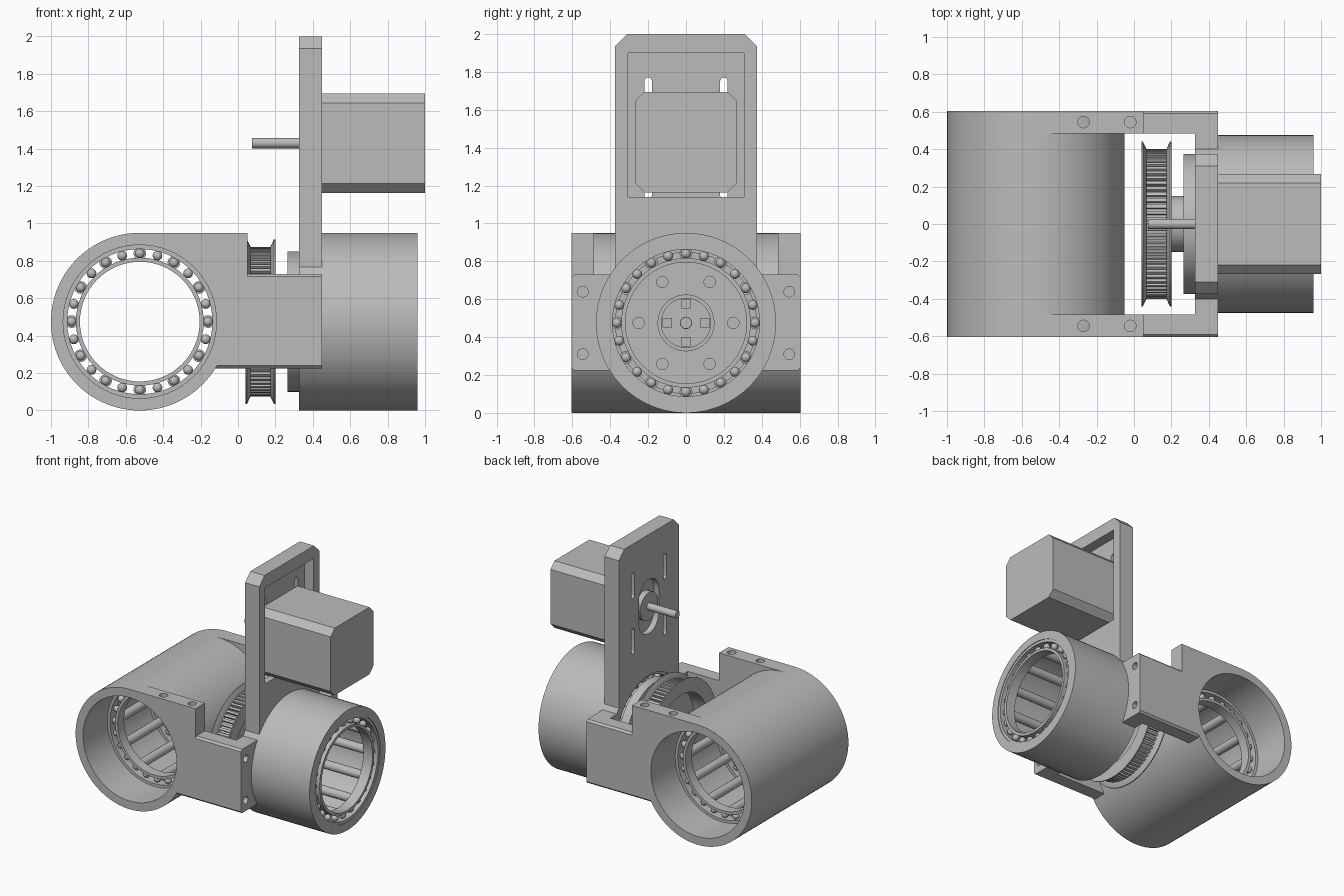
import bpy, bmesh, math
from mathutils import Vector, Matrix

if "Cube" in bpy.data.objects:
    bpy.data.objects.remove(bpy.data.objects["Cube"])

grey = bpy.data.materials.new("plain grey")
grey.use_nodes = True
GREY = (0.5, 0.5, 0.5, 1)
grey.diffuse_color = GREY
grey.node_tree.nodes["Principled BSDF"].inputs["Base Color"].default_value = GREY

R, BORE, MID = 0.475, 0.41, 0.475      # housing radius, bore radius, axis height
AX, MZ = -0.525, 1.43                  # cross housing x, motor axis z


def finish(name, bm):
    bmesh.ops.recalc_face_normals(bm, faces=bm.faces)
    mesh = bpy.data.meshes.new(name)
    bm.to_mesh(mesh)
    bm.free()
    mesh.materials.append(grey)
    ob = bpy.data.objects.new(name, mesh)
    bpy.context.collection.objects.link(ob)
    return ob


def smooth(ob):
    bpy.ops.object.select_all(action='DESELECT')
    ob.select_set(True)
    bpy.context.view_layer.objects.active = ob
    bpy.ops.object.shade_smooth_by_angle(angle=math.radians(30))
    return ob


def box(name, x0, x1, y0, y1, z0, z1):
    return prism(name, [(y0, z0), (y1, z0), (y1, z1), (y0, z1)], x0, x1)


def prism(name, pts, x0, x1):
    """Extrude a y-z outline along x."""
    bm = bmesh.new()
    face = bm.faces.new([bm.verts.new((x0, y, z)) for y, z in pts])
    new = bmesh.ops.extrude_face_region(bm, geom=[face])["geom"]
    bmesh.ops.translate(bm, vec=(x1 - x0, 0, 0),
                        verts=[v for v in new if isinstance(v, bmesh.types.BMVert)])
    return finish(name, bm)


def arc(r, n, y=0, z=0, start=0, sweep=math.tau):
    return [(y + r * math.cos(start + sweep * i / n), z + r * math.sin(start + sweep * i / n))
            for i in range(n)]


def cyl(name, a, b, r, n=64):
    """Cylinder between two points."""
    a, b = Vector(a), Vector(b)
    rot = (b - a).to_track_quat('Z', 'Y').to_matrix().to_4x4()
    bm = bmesh.new()
    bmesh.ops.create_cone(bm, cap_ends=True, segments=n, radius1=r, radius2=r,
                          depth=(b - a).length, matrix=Matrix.Translation((a + b) / 2) @ rot)
    return finish(name, bm)


def lathe(name, outline, n=64):
    """Spin a closed (x, radius) outline about the x axis."""
    bm = bmesh.new()
    rings = [[bm.verts.new((x, r * math.cos(math.tau * i / n), r * math.sin(math.tau * i / n)))
              for x, r in outline] for i in range(n)]
    m = len(outline)
    for i in range(n):
        p, q = rings[i], rings[(i + 1) % n]
        for j in range(m):
            k = (j + 1) % m
            bm.faces.new((p[j], p[k], q[k], q[j]))
    return finish(name, bm)


def ring(name, x0, x1, r0, r1):
    return lathe(name, [(x0, r0), (x1, r0), (x1, r1), (x0, r1)])


def boolean(ob, tool, op='DIFFERENCE'):
    mod = ob.modifiers.new(op, 'BOOLEAN')
    mod.operation, mod.object, mod.solver = op, tool, 'EXACT'
    bpy.context.view_layer.objects.active = ob
    bpy.ops.object.modifier_apply(modifier=mod.name)
    bpy.data.objects.remove(tool)


def chamfered(y, z0, z1, c, low=True):
    bottom = [(-y + c, z0), (y - c, z0), (y, z0 + c)] if low else [(-y, z0), (y, z0)]
    pts = bottom + [(y, z1 - c), (y - c, z1), (-y + c, z1), (-y, z1 - c)]
    return pts + ([(-y, z0 + c)] if low else [])


def slot(y, z, r, half):
    """Vertical racetrack outline."""
    return (arc(r, 12, y, z + half, 0, math.pi) + [(y - r, z + half)]
            + arc(r, 12, y, z - half, math.pi, math.pi) + [(y + r, z - half)])


# Yoke: rounded U body with raised shoulders, joined to the cross housing
yoke = prism("yoke_and_housings", chamfered(0.605, 0.225, 0.73, 0.015), -0.4, 0.45)
boolean(yoke, box("cut", -0.7, 0.325, -0.485, 0.485, 0, 1))
for s in (-1, 1):
    y0, y1 = sorted((0.485 * s, 0.605 * s))
    boolean(yoke, box("shoulder", AX, 0.05, y0, y1, 0.5, 0.95), 'UNION')
boolean(yoke, cyl("cross", (AX, -0.605, MID), (AX, 0.605, MID), R, 96), 'UNION')
boolean(yoke, cyl("cut", (AX, -1, MID), (AX, 1, MID), BORE))

# Second housing and the upright motor plate
boolean(yoke, cyl("barrel", (0.325, 0, MID), (0.96, 0, MID), R, 96), 'UNION')
boolean(yoke, prism("plate", chamfered(0.375, 0.6, 2.0, 0.065, False), 0.325, 0.45), 'UNION')
boolean(yoke, cyl("cut", (0.3, 0, MID), (1, 0, MID), BORE))
boolean(yoke, box("cut", 0.37, 0.5, -0.305, 0.305, 1.14, 1.9))
boolean(yoke, prism("cut", slot(0, MZ, 0.125, 0.09), 0.3, 0.4))
for y in (-0.2, 0.2):
    for z in (MZ - 0.2, MZ + 0.24):
        boolean(yoke, prism("cut", slot(y, z, 0.02, 0.08), 0.3, 0.4))

# Screw holes in the shoulders and the flange
for y in (-0.545, 0.545):
    for x in (-0.27, -0.02):
        boolean(yoke, cyl("cut", (x, y, 0.75), (x, y, 1), 0.031, 24))
    for z in (0.31, 0.64):
        boolean(yoke, cyl("cut", (0.2, y, z), (0.5, y, z), 0.028, 24))
smooth(yoke)


# Bearing pairs with spacer rods, built along x then placed on each axis
def bearing_set(name, x0, x1, place):
    parts = []
    for x in (x0, x1 - 0.08):
        parts.append(ring(name + "_outer_race", x, x + 0.08, 0.388, BORE))
        parts.append(ring(name + "_inner_race", x, x + 0.08, 0.32, 0.342))
        bm = bmesh.new()
        for y, z in arc(0.365, 24):
            bmesh.ops.create_uvsphere(bm, u_segments=12, v_segments=8, radius=0.026,
                                      matrix=Matrix.Translation((x + 0.04, y, z)))
        parts.append(finish(name + "_balls", bm))
    for y, z in arc(0.365, 12):
        parts.append(cyl(name + "_rod", (x0 + 0.08, y, z), (x1 - 0.08, y, z), 0.034, 16))
    for ob in parts:
        ob.data.transform(place)
        smooth(ob)


lift = Matrix.Translation((0, 0, MID))
bearing_set("barrel_bearing", 0.34, 0.955, lift)
bearing_set("cross_bearing", -0.3, 0.3,
            Matrix.Translation((AX, 0, MID)) @ Matrix.Rotation(math.pi / 2, 4, 'Z'))

# Drive disc with its ring of holes
disc = cyl("drive_disc", (0.265, 0, MID), (0.335, 0, MID), 0.375)
for y, z in arc(0.25, 6, 0, MID) + [(0, MID)]:
    boolean(disc, cyl("cut", (0.2, y, z), (0.4, y, z), 0.03, 24))
smooth(disc)
hub = ring("hub", 0.19, 0.265, 0.028, 0.15)
hub_rim = ring("hub_rim", 0.335, 0.36, 0.13, 0.15)
for ob in (hub, hub_rim):
    ob.data.transform(lift)
    smooth(ob)
for y, z in arc(0.1, 4, 0, MID):
    box("hub_key", 0.335, 0.36, y - 0.025, y + 0.025, z - 0.025, z + 0.025)

# Toothed pulley: square teeth, flared flanges and a web
teeth = []
for i in range(72):
    for frac, r in ((0, 0.4), (0.5, 0.4), (0.55, 0.38), (0.95, 0.38)):
        a = math.tau * (i + frac) / 72
        teeth.append((r * math.cos(a), MID + r * math.sin(a)))
pulley = prism("pulley_teeth", teeth, 0.06, 0.18)
boolean(pulley, cyl("cut", (0, 0, MID), (0.16, 0, MID), 0.33))
for x, d in ((0.04, 1), (0.2, -1)):
    flange = lathe("pulley_flange", [(x, 0.33), (x, 0.44), (x + 0.008 * d, 0.44),
                                     (x + 0.027 * d, 0.4), (x + 0.027 * d, 0.33)])
    flange.data.transform(lift)
    smooth(flange)

# Motor
prism("motor_body", chamfered(0.268, MZ - 0.267, MZ + 0.265, 0.05), 0.37, 1.0)
smooth(cyl("motor_boss", (0.325, 0, MZ), (0.37, 0, MZ), 0.11, 48))
smooth(cyl("motor_shaft", (0.075, 0, MZ), (0.33, 0, MZ), 0.028, 24))
